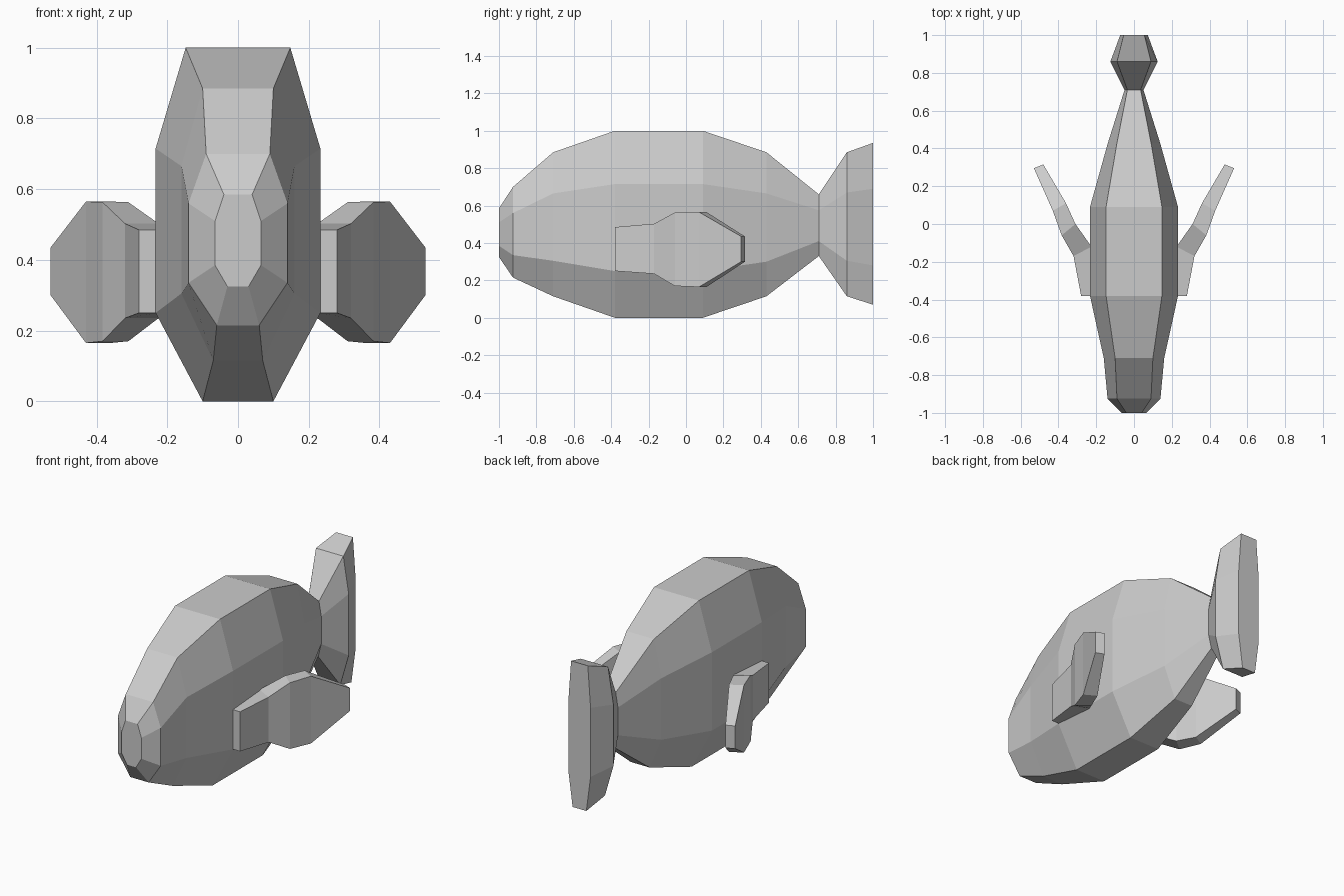
import bpy
import bmesh

if "Cube" in bpy.data.objects:
    bpy.data.objects.remove(bpy.data.objects["Cube"])


def loft(name, rings):
    """Skin closed rings of equal point count and cap both ends."""
    bm = bmesh.new()
    loops = [[bm.verts.new(p) for p in ring] for ring in rings]
    for a, b in zip(loops, loops[1:]):
        for i in range(len(a)):
            j = (i + 1) % len(a)
            bm.faces.new((a[i], a[j], b[j], b[i]))
    bm.faces.new(loops[0])
    bm.faces.new(loops[-1])
    bmesh.ops.recalc_face_normals(bm, faces=bm.faces[:])
    mesh = bpy.data.meshes.new(name)
    bm.to_mesh(mesh)
    bm.free()
    obj = bpy.data.objects.new(name, mesh)
    bpy.context.collection.objects.link(obj)
    return obj


def body_ring(y, w_bot, w_side, w_top, z_bot, z_low, z_up, z_top):
    """Eight-sided cross-section, symmetric in x."""
    half = [(w_bot, z_bot), (w_side, z_low), (w_side, z_up), (w_top, z_top)]
    return [(x, y, z) for x, z in half] + [(-x, y, z) for x, z in reversed(half)]


# Body from nose to tail root, then flaring tail
body = [
    (-1.0, .03, .065, .04, .325, .385, .51, .585),
    (-.925, .06, .14, .09, .215, .335, .56, .70),
    (-.71, .07, .16, .10, .115, .305, .665, .885),
    (-.38, .10, .233, .148, 0, .25, .715, 1.0),
    (.09, .10, .233, .148, 0, .25, .715, 1.0),
    (.43, .062, .138, .09, .115, .30, .665, .885),
    (.71, .03, .05, .035, .33, .41, .575, .66),
]
tail = [
    (.86, .07, .125, .09, .115, .305, .67, .885),
    (1.0, .045, .073, .055, .07, .28, .69, .935),
]
loft("fish_body_and_tail", [body_ring(*s) for s in body + tail])

# Side fins: outer (x, y), inner (x, y), bottom z, top z
fin = [
    (.28, -.38, .225, -.38, .25, .485),
    (.32, -.17, .225, -.12, .235, .503),
    (.383, -.06, .31, 0, .17, .563),
    (.43, .07, .36, .11, .165, .565),
    (.53, .295, .48, .315, .30, .435),
]
for side, name in ((1, "right_fin"), (-1, "left_fin")):
    loft(name, [[(side * xo, yo, z0), (side * xo, yo, z1),
                 (side * xi, yi, z1), (side * xi, yi, z0)]
                for xo, yo, xi, yi, z0, z1 in fin])
